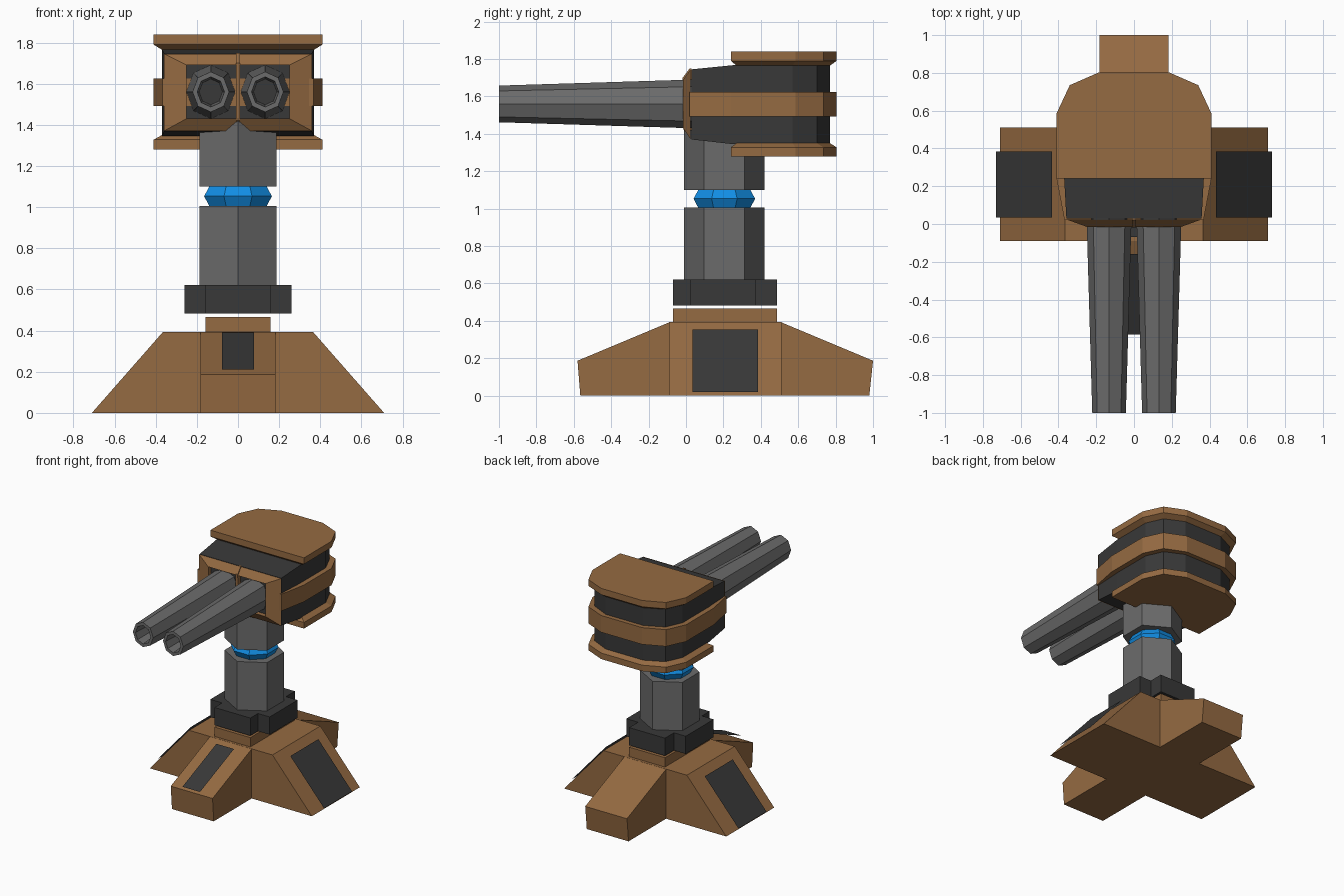
import bpy, bmesh, math
from mathutils import Vector

if "Cube" in bpy.data.objects:
    bpy.data.objects.remove(bpy.data.objects["Cube"])


def material(name, rgb):
    m = bpy.data.materials.new(name)
    m.diffuse_color = (*rgb, 1)
    m.use_nodes = True
    m.node_tree.nodes["Principled BSDF"].inputs["Base Color"].default_value = m.diffuse_color
    return m


BROWN = material("brown paint", (0.30, 0.145, 0.054))
DARK = material("dark metal", (0.040, 0.040, 0.040))
GRAY = material("gray metal", (0.148, 0.148, 0.148))
BLUE = material("blue glow", (0.006, 0.27, 0.78))
CY = 0.205   # y of the column axis


def finish(name, bm, mats, recalc=True):
    if recalc:
        bmesh.ops.recalc_face_normals(bm, faces=bm.faces)
    me = bpy.data.meshes.new(name)
    bm.to_mesh(me)
    bm.free()
    for m in mats:
        me.materials.append(m)
    ob = bpy.data.objects.new(name, me)
    bpy.context.collection.objects.link(ob)
    return ob


def loft(name, rings, mats, end_index=0):
    """Skin a list of equal-length rings, capping both ends."""
    bm = bmesh.new()
    vs = [[bm.verts.new(p) for p in r] for r in rings]
    n = len(vs[0])
    for a, b in zip(vs, vs[1:]):
        for i in range(n):
            bm.faces.new((a[i], a[(i + 1) % n], b[(i + 1) % n], b[i]))
    bm.faces.new(vs[0])
    bm.faces.new(vs[-1]).material_index = end_index
    return finish(name, bm, mats)


def box(name, x, y0, y1, z0, z1, mat):
    rect = [(-x, y0), (x, y0), (x, y1), (-x, y1)]
    return loft(name, [[(*p, z) for p in rect] for z in (z0, z1)], [mat])


def ngon(sides, r, z, turn):
    return [(r * math.cos(turn + i * math.tau / sides),
             CY + r * math.sin(turn + i * math.tau / sides), z) for i in range(sides)]


def plan(half, z):
    """Mirror a half outline across x = 0."""
    return [(x, y, z) for x, y in half] + [(-x, y, z) for x, y in reversed(half)]


def rect_xz(x, z0, z1, y):
    return [(-x, y, z0), (x, y, z0), (x, y, z1), (-x, y, z1)]


def plate(name, pts, outward):
    bm = bmesh.new()
    f = bm.faces.new([bm.verts.new(p) for p in pts])
    f.normal_update()
    if f.normal.dot(Vector(outward)) < 0:
        f.normal_flip()
    return finish(name, bm, [DARK], recalc=False)


# Cross-shaped foot: side legs, then front and back legs
side = [(-0.71, 0), (0.71, 0), (0.365, 0.393), (-0.365, 0.393)]
loft("side_legs", [[(x, y, z) for x, z in side] for y in (-0.09, 0.51)], [BROWN])
long = [(-0.565, 0), (0.98, 0), (1.0, 0.187), (0.51, 0.392), (-0.09, 0.392), (-0.58, 0.187)]
loft("front_back_legs", [[(x, y, z) for y, z in long] for x in (-0.183, 0.183)], [BROWN])

# Thin panels standing just off the leg slopes
for s, label in ((1, "right"), (-1, "left")):
    plate(label + "_leg_panel",
          [(s * 0.73, 0.035, 0.02), (s * 0.73, 0.385, 0.02),
           (s * 0.434, 0.385, 0.355), (s * 0.434, 0.035, 0.355)], (s, 0, 1))
plate("front_leg_panel", [(-0.077, -0.585, 0.212), (0.077, -0.585, 0.212),
                          (0.077, -0.16, 0.39), (-0.077, -0.16, 0.39)], (0, -1, 1))

# Pedestal and plus-shaped collar
box("pedestal", 0.157, -0.07, 0.487, 0.39, 0.467, BROWN)
plus = [(0.157, -0.07), (0.157, 0.025), (0.26, 0.025), (0.26, 0.375),
        (0.157, 0.375), (0.157, 0.487)]
loft("collar", [plan(plus, z) for z in (0.482, 0.622)], [DARK])

# Hexagonal column with a blue joint
for name, z0, z1 in (("lower_column", 0.61, 1.005), ("upper_column", 1.10, 1.42)):
    loft(name, [ngon(6, 0.215, z, math.pi / 2) for z in (z0, z1)], [GRAY])
loft("joint_ring", [ngon(8, r, z, math.pi / 8) for r, z in
                    ((0.148, 1.0), (0.178, 1.053), (0.148, 1.105))], [BLUE])

# Turret housing: tapered nose and faceted rear
inner = [(0.37, 0.25), (0.37, 0.57), (0.31, 0.70), (0.165, 0.77)]
outer = [(0.41, 0.24), (0.41, 0.585), (0.34, 0.735), (0.18, 0.805)]
loft("housing_nose", [rect_xz(0.358, 1.37, 1.745, 0.03),
                      rect_xz(0.37, 1.345, 1.767, 0.25)], [DARK])
loft("housing_rear", [plan(inner, z) for z in (1.345, 1.767)], [DARK])

# Side band and bevelled caps
band = [(0.368, 0.02)] + outer
loft("side_band", [plan(band, z) for z in (1.492, 1.625)], [BROWN])
lip = [(0.37, 0.27)] + inner[1:]
loft("top_cap", [plan(lip, 1.765), plan(outer, 1.79), plan(outer, 1.84)], [BROWN])
loft("bottom_cap", [plan(lip, 1.35), plan(outer, 1.328), plan(outer, 1.28)], [BROWN])

# Gun port frame with a dark recess and a brown divider
loft("port_frame", [rect_xz(0.36, 1.37, 1.745, 0.025), rect_xz(0.25, 1.43, 1.69, -0.015),
                    rect_xz(0.25, 1.43, 1.69, 0.02)], [BROWN, DARK], 1)
ridge = [(0.03, 1.38), (-0.012, 1.42), (-0.018, 1.70), (0.02, 1.75), (0.03, 1.75)]
loft("port_divider", [[(x, y, z) for y, z in ridge] for x in (-0.01, 0.01)], [BROWN])


# Twin tapered barrels with hollow muzzles
def muzzle_ring(cx, rx, rz, y):
    return [(cx + rx * math.cos(i * math.pi / 4), y, 1.56 + rz * math.sin(i * math.pi / 4))
            for i in range(8)]


for s, label in ((1, "right"), (-1, "left")):
    cx = s * 0.132
    loft(label + "_barrel", [muzzle_ring(cx, 0.119, 0.13, 0.03),
                             muzzle_ring(cx, 0.089, 0.098, -1.0),
                             muzzle_ring(cx, 0.066, 0.073, -1.0),
                             muzzle_ring(cx, 0.057, 0.063, -0.85)], [GRAY, DARK], 1)
